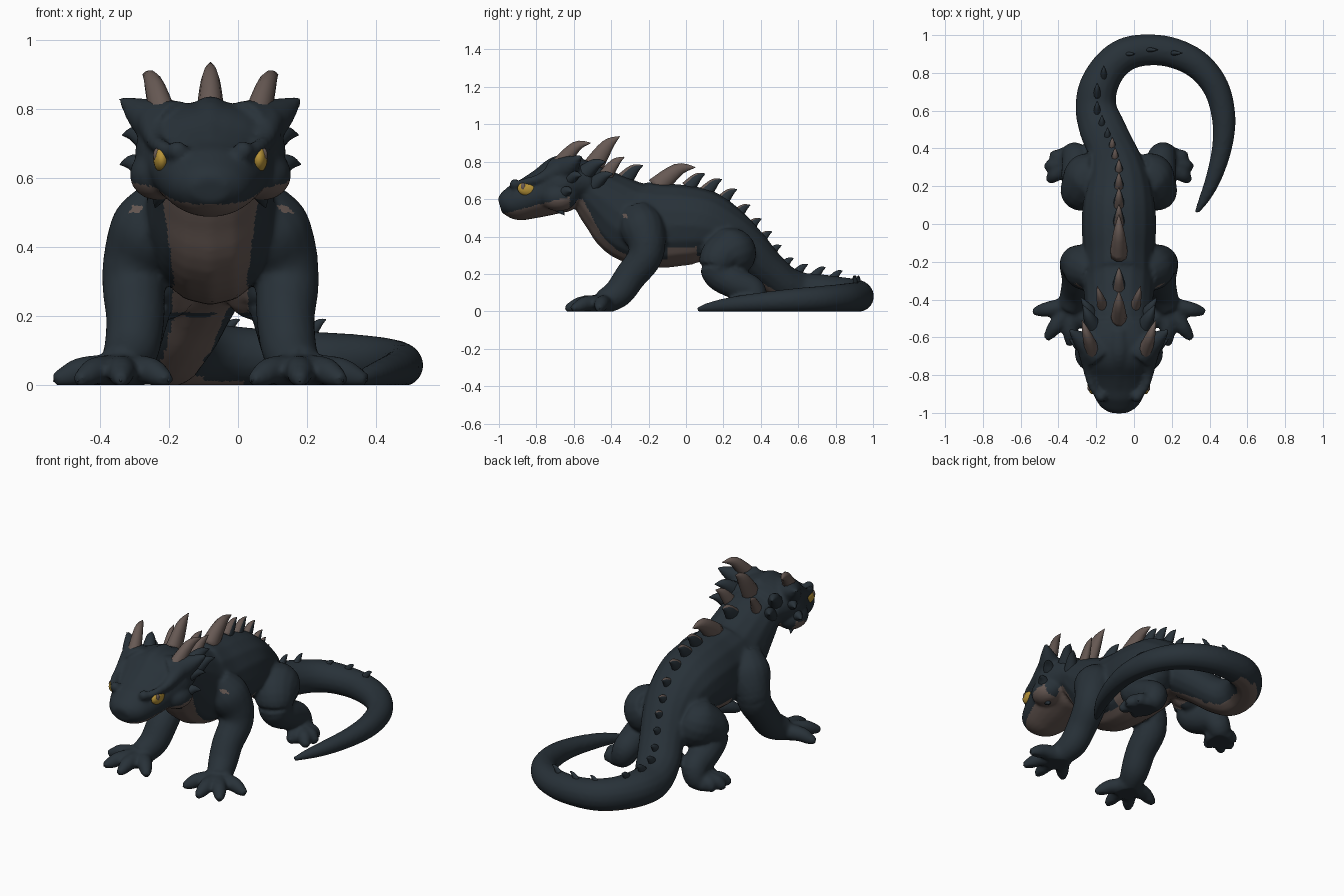
import bpy, bmesh, math
from mathutils import Vector, Matrix

if "Cube" in bpy.data.objects:
    bpy.data.objects.remove(bpy.data.objects["Cube"], do_unlink=True)

CX = -0.08  # the body's centre line


def material(name, rgb):
    m = bpy.data.materials.new(name)
    m.use_nodes = True
    m.diffuse_color = (*rgb, 1)
    b = m.node_tree.nodes["Principled BSDF"]
    b.inputs["Base Color"].default_value = (*rgb, 1)
    b.inputs["Roughness"].default_value = 0.8
    return m


SLATE = material("dark slate skin", (0.021, 0.031, 0.04))
BROWN = material("dusty brown", (0.135, 0.1, 0.088))
GOLD = material("gold eye", (0.47, 0.29, 0.04))


def spline(pts, steps):
    """Catmull-Rom resampling of (x, y, z, side radius, up radius)."""
    out = []
    for i in range(len(pts) - 1):
        q = [pts[max(0, min(len(pts) - 1, i + k))] for k in (-1, 0, 1, 2)]
        for s in range(steps):
            t = s / steps
            out.append([0.5 * (2 * b + (c - a) * t + (2 * a - 5 * b + 4 * c - d) * t * t
                               + (3 * b - a - 3 * c + d) * t ** 3) for a, b, c, d in zip(*q)])
    return out + [list(pts[-1])]


def tube(bm, pts, mirror=False, sides=16, steps=5):
    """Sweep an oval along a path; four-number points have a round section."""
    pts = [p if len(p) == 5 else (*p, p[3]) for p in pts]
    for sign in ((1, -1) if mirror else (1,)):
        path = spline(pts, steps)
        pos = [Vector((CX + sign * p[0], p[1], p[2])) for p in path]
        rings = []
        for i, p in enumerate(path):
            t = (pos[min(i + 1, len(pos) - 1)] - pos[max(i - 1, 0)]).normalized()
            side = t.cross(Vector((0, 0, 1)))
            side = side.normalized() if side.length > 1e-3 else Vector((1, 0, 0))
            up = side.cross(t)
            ring = []
            for k in range(sides):
                a = math.tau * k / sides
                ring.append(bm.verts.new(pos[i] + side * math.cos(a) * max(p[3], .002)
                                         + up * math.sin(a) * max(p[4], .002)))
            rings.append(ring)
        for r0, r1 in zip(rings, rings[1:]):
            for k in range(sides):
                j = (k + 1) % sides
                bm.faces.new((r0[k], r0[j], r1[j], r1[k]))
        bm.faces.new(rings[0])
        bm.faces.new(rings[-1])


def ball(bm, centre, radii, mirror=False):
    for sign in ((1, -1) if mirror else (1,)):
        m = Matrix.Translation((CX + sign * centre[0], centre[1], centre[2]))
        bmesh.ops.create_uvsphere(bm, u_segments=20, v_segments=12, radius=1,
                                  matrix=m @ Matrix.Diagonal((*radii, 1)))


def finish(name, bm, mats):
    bmesh.ops.recalc_face_normals(bm, faces=bm.faces)
    me = bpy.data.meshes.new(name)
    bm.to_mesh(me)
    bm.free()
    for m in mats:
        me.materials.append(m)
    me.shade_smooth()
    ob = bpy.data.objects.new(name, me)
    bpy.context.scene.collection.objects.link(ob)
    return ob


def spike(bm, base, tip, r, flat=0.7, mirror=False, droop=0.12):
    """Curved thorn from base to tip, bowed upwards in the middle."""
    b, t = Vector(base), Vector(tip)
    mid = b.lerp(t, 0.55) + Vector((0, 0, droop * (t - b).length))
    tube(bm, [(*b, r * flat, r), (*mid, r * flat * .62, r * .62), (*t, .002, .002)],
         mirror, 10, 4)


flesh = bmesh.new()
claws = bmesh.new()

# torso, from neck to hips, running on into the curled tail
tube(flesh, [
    (0, -.64, .70, .15, .10), (0, -.52, .655, .17, .135), (0, -.42, .58, .18, .175),
    (0, -.30, .49, .19, .22), (0, -.16, .46, .19, .228), (0, -.02, .46, .197, .218),
    (0, .10, .45, .192, .198), (0, .22, .40, .165, .158), (-.015, .32, .33, .14, .128),
    (-.05, .42, .235, .125, .105), (-.09, .51, .155, .122, .10), (-.12, .61, .105, .11, .105),
    (-.11, .72, .097, .103, .102), (-.05, .83, .09, .094), (.04, .90, .085, .089),
    (.16, .922, .08, .083), (.29, .905, .076, .08), (.42, .84, .072, .076),
    (.515, .72, .066, .07), (.555, .56, .058, .063), (.545, .40, .048, .053),
    (.50, .24, .035, .042), (.45, .13, .022, .028), (.41, .06, .01, .012)])

# head: short blunt snout widening to the cheeks
tube(flesh, [
    (0, -.995, .565, .05, .04), (0, -.965, .573, .098, .07), (0, -.91, .584, .132, .1),
    (0, -.84, .604, .16, .112), (0, -.76, .634, .187, .128), (0, -.68, .67, .218, .147),
    (0, -.61, .69, .21, .135), (0, -.51, .69, .175, .11)], sides=24)
tube(flesh, [(0, -.88, .655, .045), (0, -.78, .71, .055), (0, -.68, .775, .06),
             (0, -.56, .78, .05)])                                     # crown ridge
tube(flesh, [(.10, -.91, .672, .024), (.14, -.86, .69, .022), (.16, -.78, .71, .028),
             (.16, -.68, .755, .055)], True)                           # brows
ball(flesh, (.095, -.915, .68), (.03, .03, .028), True)                # snout bumps
ball(flesh, (.15, -.68, .61), (.085, .10, .075), True)                 # cheeks
tube(flesh, [(.11, -.68, .74, .09), (.19, -.62, .78, .055),
             (.262, -.56, .832, .008)], True)                          # crown corners

# legs
tube(flesh, [(.12, -.27, .53, .09), (.17, -.235, .45, .12), (.212, -.21, .36, .102),
             (.222, -.225, .28, .092), (.218, -.295, .19, .085), (.23, -.36, .10, .08),
             (.26, -.44, .05, .066)], True)
tube(flesh, [(.10, .28, .36, .10), (.155, .245, .32, .138), (.20, .18, .275, .113),
             (.21, .18, .20, .09), (.22, .265, .15, .085), (.225, .35, .11, .077),
             (.25, .36, .055, .066), (.30, .32, .04, .05)], True)
ball(flesh, (.26, -.46, .035), (.085, .085, .05), True)                # palms
ball(flesh, (.28, .32, .03), (.08, .09, .05), True)                    # soles


def toe(root, tip):
    """Knuckled toe with a separate claw at its end."""
    a, b = Vector((*root, .04)), Vector((*tip, .01))
    p, q = a.lerp(b, .55), a.lerp(b, .8)
    tube(flesh, [(*a, .05), (p.x, p.y, .042, .042), (q.x, q.y, .026, .034),
                 (b.x, b.y, .014, .018)], True, 12, 4)
    spike(claws, (q.x, q.y, .03), b, .024, 1, True, .2)


for tip in ((.455, -.465), (.385, -.61), (.26, -.645), (.12, -.58)):
    toe((.255, -.43), tip)
for tip in ((.36, .37), (.39, .30), (.375, .225), (.27, .215)):
    toe((.27, .33), tip)

# fuse the flesh into one smooth skin
rough = finish("skin_source", flesh, [])
rm = rough.modifiers.new("Fuse", "REMESH")
rm.mode = "VOXEL"
rm.voxel_size = 0.0105
sm = rough.modifiers.new("Soften", "SMOOTH")
sm.factor = 0.5
sm.iterations = 6
dg = bpy.context.evaluated_depsgraph_get()
skin = bpy.data.meshes.new_from_object(rough.evaluated_get(dg))
bpy.data.objects.remove(rough, do_unlink=True)
for v in skin.vertices:
    v.co.z = max(v.co.z, 0)
skin.materials.clear()
skin.materials.append(SLATE)
skin.materials.append(BROWN)


def is_brown(c, n):
    """Lower jaw, throat, belly, tail root underside and shoulder spots."""
    dx, y, z = abs(c.x - CX), c.y, c.z
    if y < -.62 and z > .4:
        return z < .53 + .25 * (y + .95)
    if y < -.27 and z > .2:
        if dx > .15 and abs(y + .325) < .011 and abs(z - .51) < .011:
            return True
        return dx < .065 + .135 * z and (n.z < -.15 or n.y < -.6) and z < .6
    if y < .3:
        half = .16 if -.1 < y < .06 else .11
        return dx < half and z > .21 and n.z < -.3
    if y < .5:
        return abs(c.x - CX + .25 * (y - .2)) < .075 and n.z < -.5
    return c.x < .02 and n.z < (-.7 if c.x < -.1 else -.85)


for p in skin.polygons:
    p.material_index = int(is_brown(p.center, p.normal))
skin.shade_smooth()
body = bpy.data.objects.new("body_skin", skin)
bpy.context.scene.collection.objects.link(body)
finish("claws", claws, [SLATE])

# brown horns on head and neck, and the tall back plate
horns = bmesh.new()
spike(horns, (.135, -.685, .77), (.195, -.51, .90), .048, .85, True, .17)
spike(horns, (0, -.50, .77), (0, -.355, .935), .058, .75)
spike(horns, (.085, -.44, .71), (.115, -.33, .825), .042, .7, True)
spike(horns, (0, -.16, .66), (0, .05, .77), .06, .8, droop=.15)
finish("horns", horns, [BROWN])

# dark thorns: cheeks, neck frill and jaw corners
thorns = bmesh.new()
spike(thorns, (.17, -.63, .70), (.255, -.56, .725), .04, 1, True)
spike(thorns, (.18, -.66, .625), (.262, -.61, .64), .04, 1, True)
spike(thorns, (.14, -.70, .57), (.16, -.65, .515), .028, 1, True, 0)
spike(thorns, (.13, -.55, .73), (.19, -.43, .80), .05, .9, True)
spike(thorns, (.13, -.50, .67), (.20, -.39, .735), .045, .9, True)
finish("thorns", thorns, [SLATE])

# spines down the back and tail, brown along their upper ridge
spines = bmesh.new()
for x, y, z, r in ((0, -.34, .69, .05), (0, .01, .66, .042), (0, .10, .63, .042),
                   (0, .185, .58, .04), (0, .26, .50, .038),
                   (-.02, .325, .43, .036), (-.035, .385, .365, .034),
                   (-.06, .44, .295, .032), (-.09, .51, .23, .03), (-.115, .59, .2, .028),
                   (-.115, .685, .185, .028), (-.08, .78, .17, .026)):
    spike(spines, (x, y, z), (x, y + r * 2.2, z + r * 1.8), r, .75)
for x, y in ((.04, .9), (.16, .922), (.29, .905)):
    spike(spines, (x, y, .15), (x + .045, y, .19), .02, .7)
row = finish("back_spines", spines, [SLATE, BROWN])
for p in row.data.polygons:
    p.material_index = int(p.normal.z > .5 and p.center.y < .45)

# eyes with small dull pupils
eyes = bmesh.new()
ball(eyes, (.141, -.845, .657), (.025, .056, .04), True)
finish("eyes", eyes, [GOLD])
pupils = bmesh.new()
ball(pupils, (.155, -.87, .667), (.011, .014, .02), True)
finish("pupils", pupils, [BROWN])
